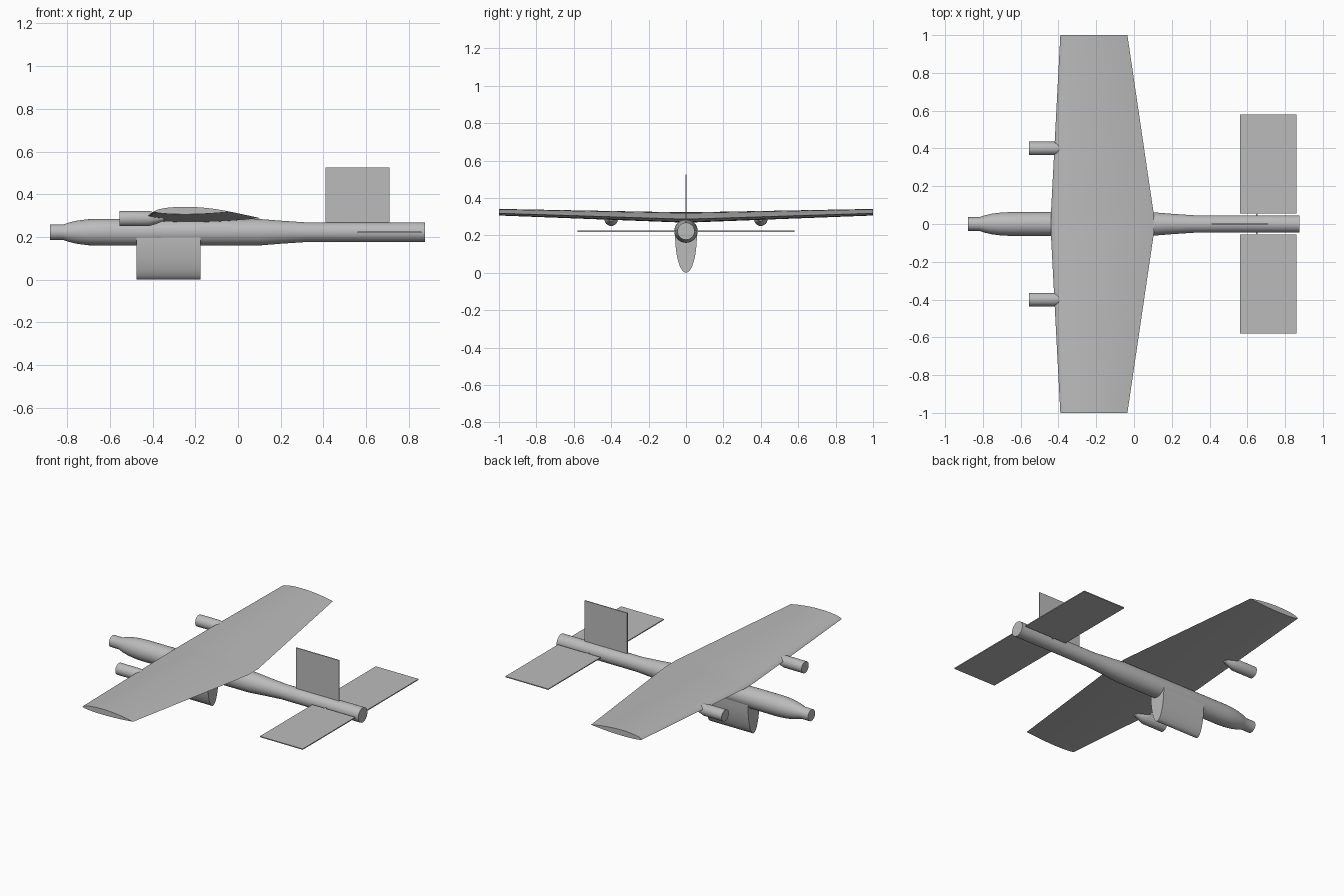
import bpy, bmesh, math
from mathutils import Vector

cube = bpy.data.objects.get("Cube")
if cube:
    bpy.data.objects.remove(cube)

grey = bpy.data.materials.new("light_grey")
grey.use_nodes = True
COLOUR = (0.5, 0.5, 0.5, 1)
grey.diffuse_color = COLOUR
grey.node_tree.nodes["Principled BSDF"].inputs["Base Color"].default_value = COLOUR

AXIS_Z = 0.222


def loft(name, rings, smooth=True):
    """Skin a list of equal-length point rings and cap both ends."""
    bm = bmesh.new()
    loops = [[bm.verts.new(p) for p in ring] for ring in rings]
    n = len(loops[0])
    for a, b in zip(loops, loops[1:]):
        for i in range(n):
            j = (i + 1) % n
            bm.faces.new((a[i], a[j], b[j], b[i]))
    bm.faces.new(loops[0])
    bm.faces.new(loops[-1])
    bmesh.ops.recalc_face_normals(bm, faces=bm.faces)
    mesh = bpy.data.meshes.new(name)
    bm.to_mesh(mesh)
    bm.free()
    mesh.materials.append(grey)
    obj = bpy.data.objects.new(name, mesh)
    bpy.context.collection.objects.link(obj)
    if smooth:
        bpy.ops.object.select_all(action='DESELECT')
        obj.select_set(True)
        bpy.context.view_layer.objects.active = obj
        bpy.ops.object.shade_smooth_by_angle(angle=math.radians(35))
    return obj


def circle(x, y, z, r, n=32):
    return [(x, y + r * math.cos(math.tau * i / n), z + r * math.sin(math.tau * i / n))
            for i in range(n)]


def box(name, low, high):
    (x0, y0, z0), (x1, y1, z1) = low, high
    return loft(name, [[(x0, y0, z), (x1, y0, z), (x1, y1, z), (x0, y1, z)]
                       for z in (z0, z1)], smooth=False)


# Fuselage: stepped nose, full centre section, slim tail boom
stations = [(-0.88, 0.036), (-0.82, 0.036), (-0.79, 0.046), (-0.75, 0.055),
            (-0.70, 0.061), (-0.65, 0.063), (0.10, 0.062), (0.20, 0.054),
            (0.32, 0.046), (0.875, 0.046)]
loft("fuselage", [circle(x, 0, AXIS_Z, r) for x, r in stations])


# Wing: cambered section, tapered and raised towards the tips
def section(y, lead, trail, z, samples=14):
    chord = trail - lead
    steps = [(1 - math.cos(math.pi * i / samples)) / 2 for i in range(samples + 1)]

    def height(t):
        return 1.5 * (math.sqrt(t) - t) + 1.5 * t * (1 - t)

    upper = [(lead + chord * t, y, z + 0.092 * chord * height(t)) for t in steps]
    lower = [(lead + chord * t, y, z - 0.048 * chord * height(t)) for t in steps]
    return upper + lower[-2:0:-1]


tip = (-0.39, -0.035, 0.318)
root = (-0.44, 0.105, 0.288)
loft("wing", [section(-1, *tip), section(-0.05, *root),
              section(0.05, *root), section(1, *tip)])

for side, label in ((1, "left"), (-1, "right")):
    # Engine pod with a tapered tail tucked under the wing
    y = side * 0.4
    pod = [(-0.555, 0.286, 0.036), (-0.42, 0.286, 0.036),
           (-0.385, 0.287, 0.027), (-0.345, 0.29, 0.014)]
    loft(label + "_engine", [circle(x, y, z, r, 24) for x, z, r in pod])
    # Tailplane and its mounting pin
    inner, outer = sorted((side * 0.055, side * 0.58))
    box(label + "_tailplane", (0.56, inner, AXIS_Z - 0.003), (0.86, outer, AXIS_Z + 0.003))
    inner, outer = sorted((side * 0.04, side * 0.06))
    box(label + "_tailplane_pin", (0.645, inner, AXIS_Z - 0.003),
        (0.655, outer, AXIS_Z + 0.003))

# Upright fin
box("fin", (0.41, -0.003, 0.266), (0.71, 0.003, 0.525))

# Belly pod: deep half-ellipse section
half = [math.pi * i / 24 for i in range(25)]
loft("belly_pod", [[(x, 0.058 * math.cos(a), 0.2 - 0.2 * math.sin(a)) for a in half]
                   for x in (-0.475, -0.175)])
